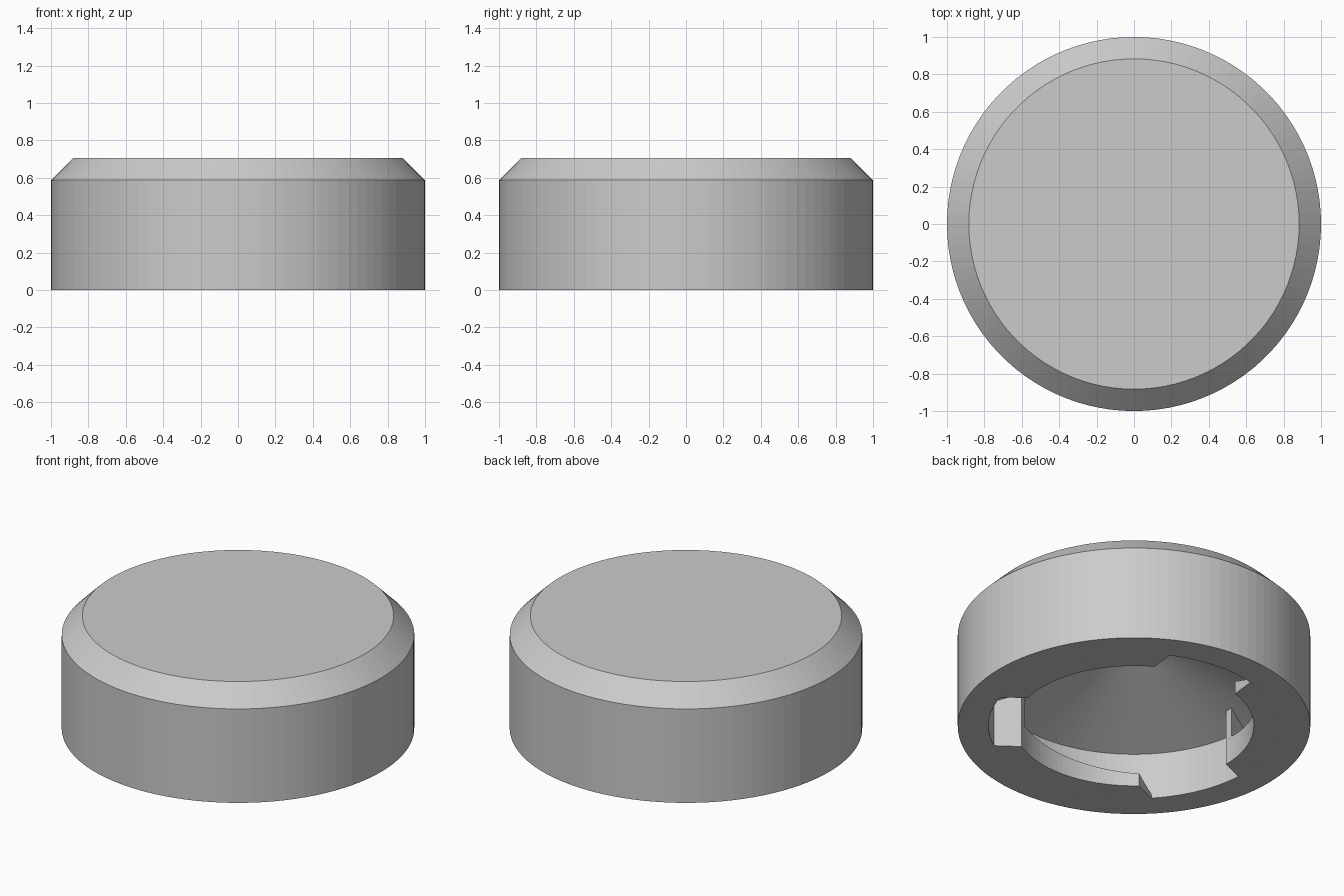
import bpy
import bmesh
from math import sin, cos, asin, radians, pi

cube = bpy.data.objects.get("Cube")
if cube:
    bpy.data.objects.remove(cube)

SEGMENTS = 100
HEIGHT, CHAMFER = 0.705, 0.117
BORE, LIP = 0.825, 0.68           # radii of the bore and of the lip opening
CEILING, SLOPE = 0.29, 0.39       # bore ceiling is a shallow cone
SLOT_HALF = 0.275                 # half width of an entry slot
STOP_WIDTH = 0.045
THICK, THIN = 0.165, 0.08         # ramp height at its inner edge
SLOTS = [radians(-36.3 + 120 * i) for i in range(3)]

grey = bpy.data.materials.new("light grey")
grey.use_nodes = True
grey.diffuse_color = (0.6, 0.6, 0.6, 1)
grey.node_tree.nodes["Principled BSDF"].inputs["Base Color"].default_value = (0.6, 0.6, 0.6, 1)


def finish(bm, name):
    bmesh.ops.remove_doubles(bm, verts=bm.verts, dist=0.0001)
    bmesh.ops.recalc_face_normals(bm, faces=bm.faces)
    mesh = bpy.data.meshes.new(name)
    bm.to_mesh(mesh)
    bm.free()
    mesh.materials.append(grey)
    obj = bpy.data.objects.new(name, mesh)
    bpy.context.collection.objects.link(obj)
    return obj


def ceiling(r):
    return CEILING + (BORE - r) * SLOPE


def polar(r, angle, z):
    return (r * cos(angle), r * sin(angle), z)


def loft(bm, rings):
    """Join equal cross-sections into a closed solid."""
    rings = [[bm.verts.new(p) for p in ring] for ring in rings]
    for a, b in zip(rings, rings[1:]):
        for i in range(len(a)):
            j = (i + 1) % len(a)
            bm.faces.new((a[i], a[j], b[j], b[i]))
    bm.faces.new(rings[0])
    bm.faces.new(rings[-1])


# Cap body: chamfered cylinder with a bored underside
profile = [(1, HEIGHT - CHAMFER), (1, 0), (BORE, 0), (BORE, CEILING), (0, ceiling(0))]
bm = bmesh.new()
verts = [bm.verts.new((r, 0, z)) for r, z in [(1 - CHAMFER, HEIGHT)] + profile]
edges = [bm.edges.new(pair) for pair in zip(verts, verts[1:])]
bmesh.ops.spin(bm, geom=verts + edges, cent=(0, 0, 0), axis=(0, 0, 1),
               angle=2 * pi, steps=SEGMENTS, use_merge=True)
bmesh.ops.remove_doubles(bm, verts=bm.verts, dist=0.0001)
rim = [e for e in bm.edges if e.is_boundary]
bmesh.ops.contextual_create(bm, geom=rim)
finish(bm, "cap_body")

# Locking lips: ramps between the parallel-sided slots
STEPS = 24
for n, slot in enumerate(SLOTS):
    bm = bmesh.new()
    rings = []
    for i in range(STEPS + 1):
        t = i / STEPS
        height = THICK + (THIN - THICK) * t
        ring = []
        for r, top in ((LIP, False), (BORE, False), (BORE, True), (LIP, True)):
            inset = asin(SLOT_HALF / r)
            angle = slot - inset - t * (2 * pi / 3 - 2 * inset)
            z = height - (r - LIP) * SLOPE if top else 0
            ring.append(polar(r, angle, z))
        rings.append(ring)
    loft(bm, rings)
    finish(bm, f"locking_lip_{n + 1}")

# Stops: small blocks flush with one side of each slot
for n, slot in enumerate(SLOTS):
    bm = bmesh.new()
    rings = []
    for top in (False, True):
        ring = []
        for r, offset in ((LIP, 0), (BORE, 0), (BORE, STOP_WIDTH), (LIP, STOP_WIDTH)):
            angle = slot - asin((SLOT_HALF + offset) / r)
            z = ceiling(r) if top else THICK - 0.01 - (r - LIP) * SLOPE
            ring.append(polar(r, angle, z))
        rings.append(ring)
    loft(bm, rings)
    finish(bm, f"stop_{n + 1}")
